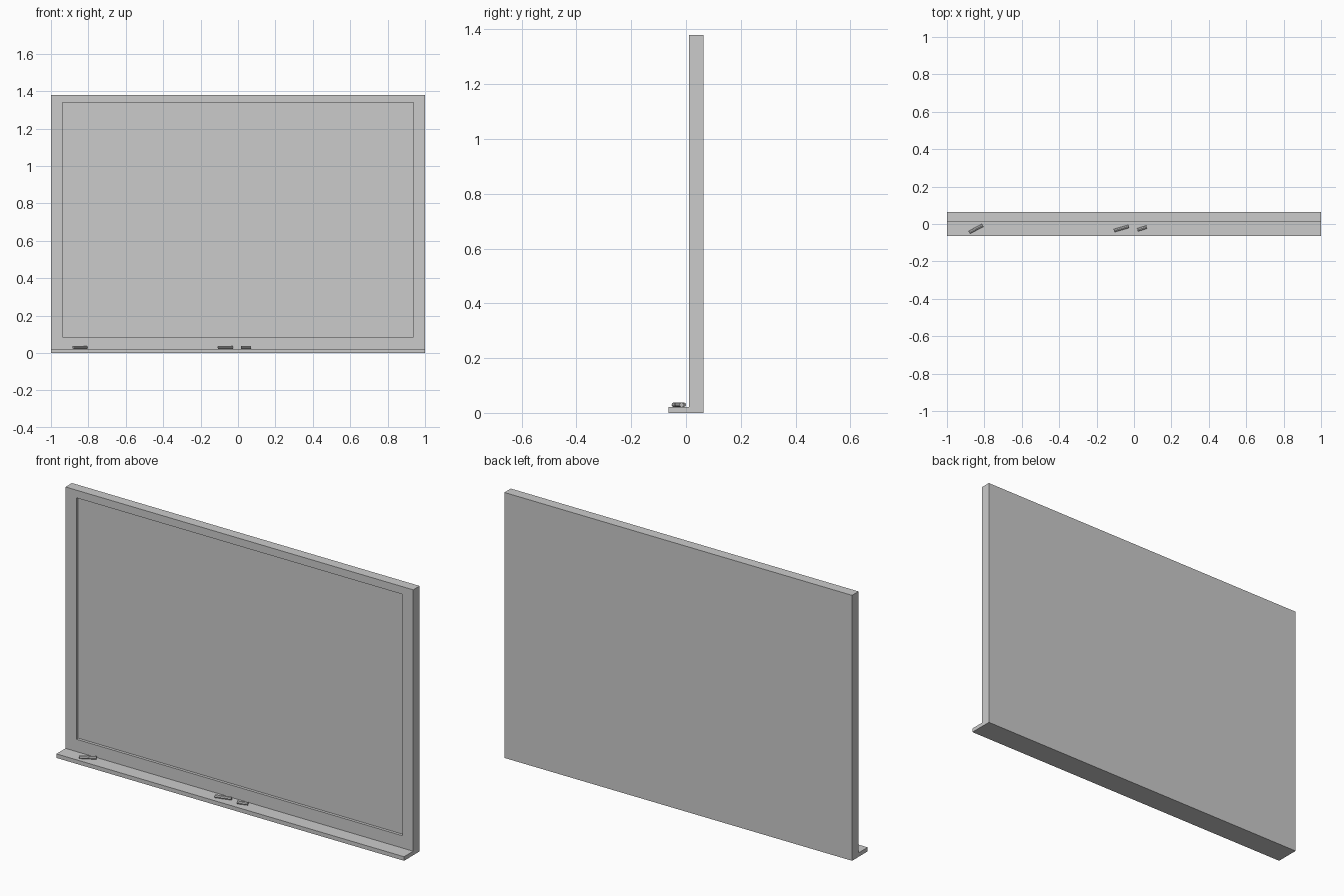
import bpy, bmesh
from math import radians

if "Cube" in bpy.data.objects:
    bpy.data.objects.remove(bpy.data.objects["Cube"])

BACK, FRONT, TRAY_FRONT = 0.064, 0.011, -0.064
HEIGHT, TRAY_TOP = 1.38, 0.021


def box(name, lo, hi):
    """Box between two corners, with the size baked into the mesh."""
    bm = bmesh.new()
    bmesh.ops.create_cube(bm, size=1)
    for v in bm.verts:
        for i in range(3):
            v.co[i] = hi[i] if v.co[i] > 0 else lo[i]
    mesh = bpy.data.meshes.new(name)
    bm.to_mesh(mesh)
    bm.free()
    obj = bpy.data.objects.new(name, mesh)
    bpy.context.collection.objects.link(obj)
    return obj


# Board: slab whose front face is inset and sunk to leave a raised frame
board = box("framed_board", (-1, FRONT, 0), (1, BACK, HEIGHT))
bm = bmesh.new()
bm.from_mesh(board.data)
bm.normal_update()
front = min(bm.faces, key=lambda f: f.normal.y)
bmesh.ops.inset_region(bm, faces=[front], thickness=0.05)
for v in front.verts:
    v.co.x = 0.938 if v.co.x > 0 else -0.938
    v.co.z = 1.34 if v.co.z > 0.7 else 0.085
# Writing surface: duplicate the rim inward so the recess has straight walls
walls = bmesh.ops.extrude_face_region(bm, geom=[front])
for v in [g for g in walls["geom"] if isinstance(g, bmesh.types.BMVert)]:
    v.co.y += 0.015
if front.is_valid:
    bmesh.ops.delete(bm, geom=[front], context="FACES_ONLY")
bmesh.ops.recalc_face_normals(bm, faces=bm.faces)
bm.to_mesh(board.data)
bm.free()

# Chalk tray along the bottom edge
box("chalk_tray", (-1, TRAY_FRONT, 0), (1, FRONT, TRAY_TOP))

# Chalk sticks lying on the tray: x, y, length, turn
R = 0.0085
for i, (x, y, length, turn) in enumerate([
        (-0.845, -0.026, 0.082, 28),
        (-0.067, -0.024, 0.082, 16),
        (0.043, -0.024, 0.052, 18)]):
    bpy.ops.mesh.primitive_cylinder_add(
        vertices=8, radius=R, depth=length, location=(x, y, TRAY_TOP + R),
        rotation=(0, radians(90), radians(turn)))
    bpy.context.object.name = f"chalk_stick_{i + 1}"
